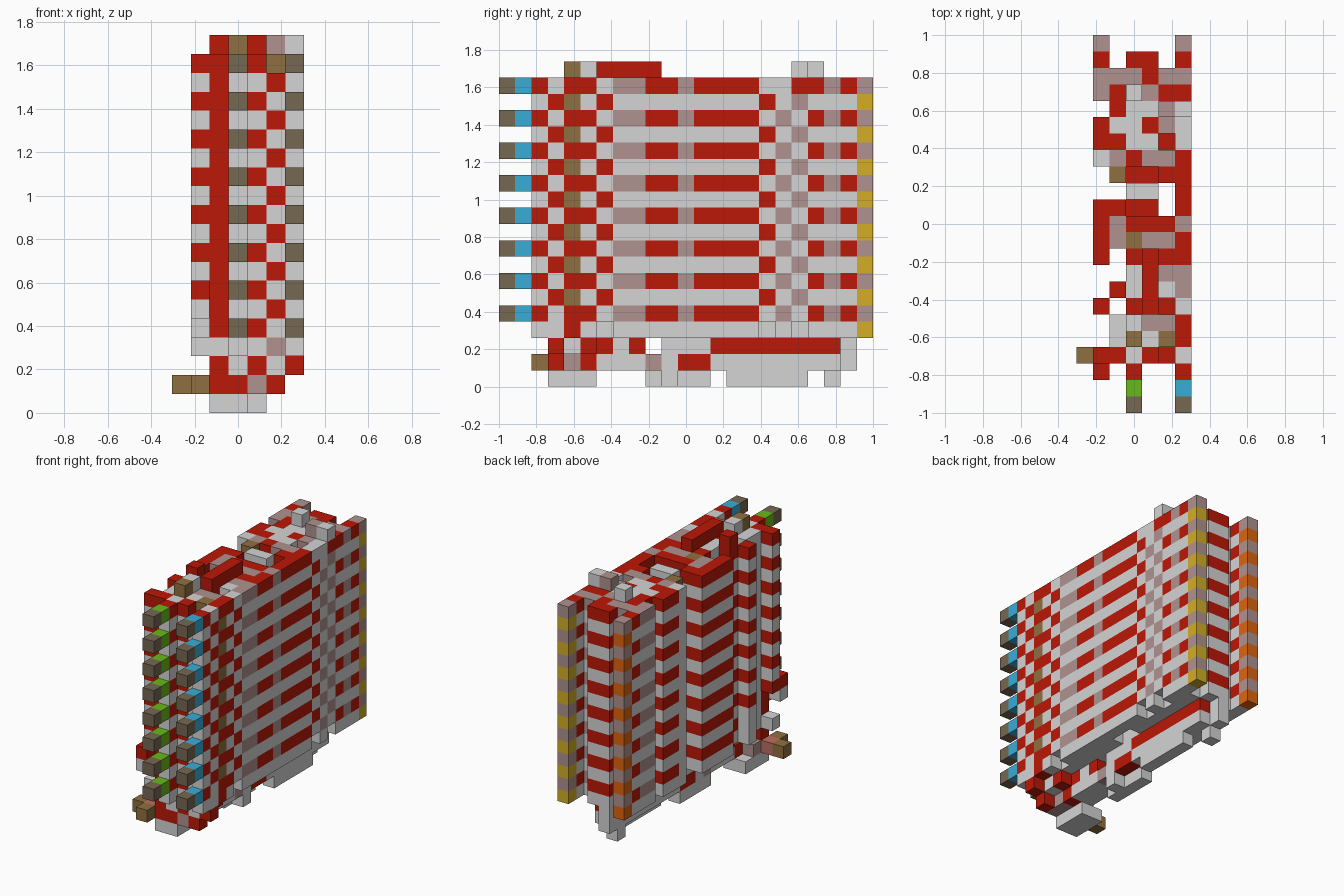
import bpy, bmesh
from mathutils import Vector

cube = bpy.data.objects.get("Cube")
if cube:
    bpy.data.objects.remove(cube, do_unlink=True)

U = 2 / 23                      # block size
LENGTH, WIDTH, TOP = 23, 7, 18  # blocks along y, along x, top regular layer

COLOURS = {
    "S": ("stone_grey", (.66, .66, .66)),
    "R": ("red", (.50, .009, .002)),
    "M": ("dusty_mauve", (.43, .29, .28)),
    "D": ("dark_taupe", (.18, .135, .085)),
    "B": ("blue", (.04, .42, .68)),
    "G": ("green", (.14, .49, .01)),
    "Y": ("gold", (.66, .42, .02)),
    "O": ("orange", (.74, .13, .005)),
    "N": ("brown", (.28, .16, .052)),
    "P": ("pink", (.50, .16, .12)),
}
materials = {}
for code, (name, rgb) in COLOURS.items():
    m = bpy.data.materials.new(name)
    m.use_nodes = True
    m.diffuse_color = (*rgb, 1)
    m.node_tree.nodes["Principled BSDF"].inputs["Base Color"].default_value = (*rgb, 1)
    materials[code] = m

blocks = {}                     # (i, j, k) -> (part, colour code)


def fill(part, xs, ys, zs, code):
    """Fill a box of blocks; each range is an int or inclusive (first, last)."""
    span = lambda r: range(r, r + 1) if isinstance(r, int) else range(r[0], r[1] + 1)
    for i in span(xs):
        for j in span(ys):
            for k in span(zs):
                blocks[i, j, k] = (part, code)


# Lengthwise walls, front to back: colours of the even and of the odd layers
WALLS = {
    "right_wall": (6, "DBRSRRSMMRRMRRRRSMSRMRM",
                      "..SRNSRSSSSSSSSSRSMSSSY"),
    "right_inner_wall": (5, "...SRMSSMRMR..RMSMSRM..",
                            "...RNSRSSSSS..SSRSMSS.."),
    "core_right_wall": (4, "...RSMRRRRMRRSRMSRSMRR.",
                           "...SSSSSSSSSSSSSSSSSSS."),
    "core_wall": (3, "DGRSNMRSSRNRRSRRSSSMMR.",
                     "..SSSSSSSSSSSSSSSSSSSS."),
    "left_inner_wall": (2, "...RSS.R..MMR.NMRSRRM..",
                           "...RSS.S..SSS.NSSSSSS.."),
    "left_wall": (1, "...R..R..RRRR..SRR.MMRM",
                     "...S..S..SSSS..SSS.SSSO"),
}
for part, (i, even, odd) in WALLS.items():
    for j in range(LENGTH):
        for k in range(4, TOP + 1):
            code = (even, odd)[k % 2][j]
            if code != ".":
                fill(part, i, j, k, code)
        # floor course under each column
        if odd[j] != ".":
            fill("floor", i, j, 3, odd[j] if odd[j] in "YO" else "S")

# Floor details: coloured blocks at the front, notches in the right edge
fill("floor", 6, 4, 3, "R")
fill("floor", 5, 3, 3, "M")
for j in (6, 16, 18):
    blocks.pop((6, j, 3))

# Recessed columns end one layer lower
for j in (3, 6, 16):
    blocks.pop((5, j, TOP))
fill("right_inner_wall", 5, 4, TOP, "N")
fill("right_wall", 6, 17, TOP, "S")

# Sunken strips of the roof around the raised grey blocks
for j in (12, 14):
    for i in (3, 4):
        blocks.pop((i, j, TOP))
        fill("sunken_roof", i, j, TOP - 1, "R")

# Left front step
for k in (4, 5):
    blocks.pop((1, 3, k))
fill("left_step", 1, 6, 4, "S")
fill("left_step", 1, 2, 5, "S")
fill("left_step", 1, 2, 6, "R")

# Roof pieces
for x, y, code in ((3, 4, "N"), (3, 5, "S"), (4, (6, 9), "R"), (2, 7, "R"),
                   (5, 18, "M"), (6, 18, "S"), (3, 19, "S")):
    fill("roof_pieces", x, y, 19, code)
fill("roof_pieces", 6, 18, TOP, "R")

# Upper base course
for x, y, code in ((2, 3, "R"), (3, 3, "S"), (4, 3, "R"), (5, 3, "S"), (6, 3, "R"),
                   ((3, 5), 4, "S"),
                   ((4, 5), 5, "R"), ((3, 4), 6, "R"), ((3, 4), 7, "S"),
                   ((3, 4), 8, "R"), ((3, 4), (10, 12), "S"),
                   (3, (13, 21), "S"), (4, (13, 20), "R")):
    fill("upper_base", x, y, 2, code)

# Lower base course with the side lever
for x, y, code in (((2, 3), 3, "R"), (4, 3, "M"), (5, 3, "R"), ((2, 4), 4, "M"),
                   ((3, 4), 5, "R"), ((3, 4), (6, 8), "S"), ((3, 4), 9, "M"),
                   ((3, 4), 10, "S"), ((3, 4), (11, 12), "R"),
                   ((3, 4), (13, 20), "S"), (3, 21, "S")):
    fill("lower_base", x, y, 1, code)
fill("side_lever", 0, 3, 1, "N")
fill("side_lever", 1, 2, 1, "N")
fill("side_lever", 1, 3, 1, "P")

# Feet
fill("front_foot", (2, 3), (3, 5), 0, "S")
fill("middle_foot", 3, (9, 12), 0, "S")
fill("middle_foot", 4, 10, 0, "S")
fill("rear_foot", 4, (14, 18), 0, "S")
fill("back_foot", 3, 20, 0, "S")


def build(part):
    """Mesh the outer faces of one part's blocks."""
    cells = {c: code for c, (p, code) in blocks.items() if p == part}
    codes = sorted(set(cells.values()))
    bm = bmesh.new()
    for cell, code in cells.items():
        for axis in range(3):
            for side in (-1, 1):
                near = list(cell)
                near[axis] += side
                if tuple(near) in blocks:
                    continue
                a, b = Vector(), Vector()
                a[(axis + 1) % 3] = b[(axis + 2) % 3] = .5
                n = Vector()
                n[axis] = side * .5
                centre = Vector(cell) + Vector((.5 - WIDTH / 2, .5 - LENGTH / 2, .5)) + n
                ring = [centre - a - b, centre + a - b, centre + a + b, centre - a + b]
                face = bm.faces.new([bm.verts.new(p * U) for p in ring[::side]])
                face.material_index = codes.index(code)
    bmesh.ops.remove_doubles(bm, verts=bm.verts, dist=U / 100)
    mesh = bpy.data.meshes.new(part)
    bm.to_mesh(mesh)
    bm.free()
    for code in codes:
        mesh.materials.append(materials[code])
    bpy.context.collection.objects.link(bpy.data.objects.new(part, mesh))


for part in sorted({p for p, _ in blocks.values()}):
    build(part)
